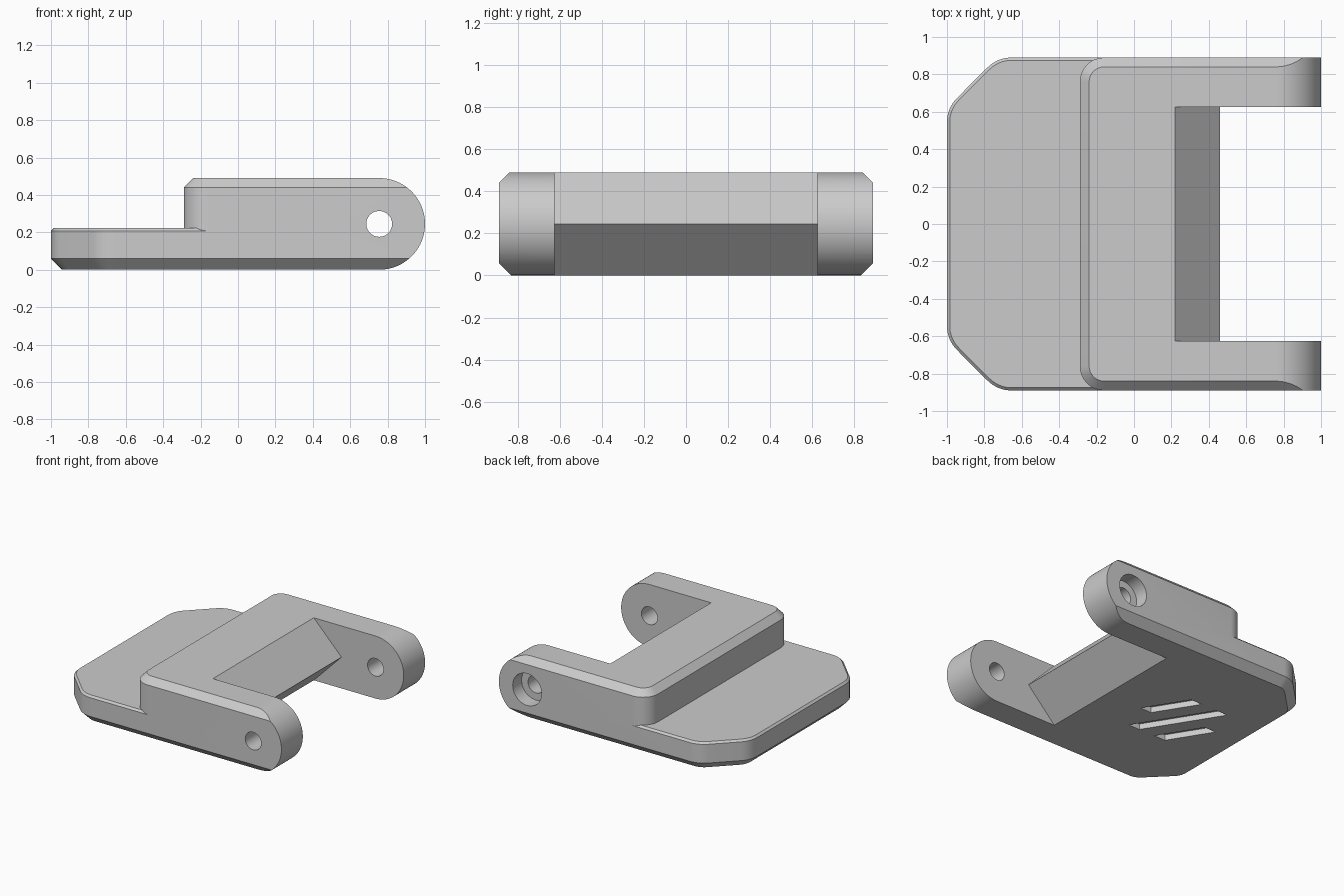
import bpy, bmesh, math
from mathutils import Vector

cube = bpy.data.objects.get("Cube")
if cube:
    bpy.data.objects.remove(cube, do_unlink=True)

grey = bpy.data.materials.new("plain_grey")
grey.use_nodes = True
grey.diffuse_color = (0.6, 0.6, 0.6, 1)
grey.node_tree.nodes["Principled BSDF"].inputs["Base Color"].default_value = (0.6, 0.6, 0.6, 1)


def rounded_outline(corners, inset, steps=8):
    """Inset a counter-clockwise polygon of (x, y, radius) and round its corners."""
    pts = [Vector(c[:2]) for c in corners]
    out = []
    for i, (x, y, r) in enumerate(corners):
        p = pts[i]
        a = (p - pts[i - 1]).normalized()
        b = (pts[(i + 1) % len(pts)] - p).normalized()
        turn = a.angle(b)
        na, nb = Vector((-a.y, a.x)), Vector((-b.y, b.x))
        p = p + (na + nb) * inset / (1 + na.dot(nb))
        if r == 0:
            out.append(p)
            continue
        r -= inset
        start = p - a * r * math.tan(turn / 2)
        for k in range(steps + 1):
            t = turn * k / steps
            out.append(start + a * r * math.sin(t) + na * r * (1 - math.cos(t)))
    return out


def loft(name, rings):
    """Closed solid through matching rings of 3D points."""
    bm = bmesh.new()
    loops = [[bm.verts.new(p) for p in ring] for ring in rings]
    n = len(loops[0])
    for lo, hi in zip(loops, loops[1:]):
        for i in range(n):
            j = (i + 1) % n
            bm.faces.new((lo[i], lo[j], hi[j], hi[i]))
    bm.faces.new(loops[0][::-1])
    bm.faces.new(loops[-1])
    bmesh.ops.recalc_face_normals(bm, faces=bm.faces)
    mesh = bpy.data.meshes.new(name)
    bm.to_mesh(mesh)
    bm.free()
    mesh.materials.append(grey)
    obj = bpy.data.objects.new(name, mesh)
    bpy.context.collection.objects.link(obj)
    return obj


def chamfered_slab(name, corners, levels):
    return loft(name, [[(p.x, p.y, z) for p in rounded_outline(corners, d)] for z, d in levels])


def side_prism(name, profile, y0, y1):
    return loft(name, [[(x, y, z) for x, z in profile] for y in (y0, y1)])


def combine(body, tool, operation):
    mod = body.modifiers.new(tool.name, "BOOLEAN")
    mod.object, mod.operation, mod.solver = tool, operation, "EXACT"
    bpy.context.view_layer.objects.active = body
    bpy.ops.object.modifier_apply(modifier=mod.name)
    bpy.data.objects.remove(tool, do_unlink=True)


def arc(r, start, end, steps):
    angles = [math.radians(start + (end - start) * k / steps) for k in range(steps + 1)]
    return [(PX + r * math.cos(t), PZ + r * math.sin(t)) for t in angles]


W = 0.89              # half width
PX, PZ = 0.755, 0.245  # pivot axis
HALF_GAP = 0.625

# Base plate with clipped, rounded corners and chamfered rims
body = chamfered_slab("hinge_bracket", [
    (1.3, -W, 0), (1.3, W, 0), (-0.73, W, 0.18), (-1, 0.62, 0.18),
    (-1, -0.62, 0.18), (-0.73, -W, 0.18)],
    [(0, 0.06), (0.06, 0), (0.207, 0), (0.222, 0.015)])

# Raised block with chamfered top rim
block = chamfered_slab("raised_block", [
    (1.35, -W, 0), (1.35, W, 0), (-0.29, W, 0.13), (-0.29, -W, 0.13)],
    [(0.1, 0), (0.44, 0), (0.49, 0.05)])
combine(body, block, "UNION")

# Rounded ends of the arms
end = arc(0.245, 90, -90, 40) + [(PX, -0.2), (1.6, -0.2), (1.6, 0.7), (PX, 0.7)]
combine(body, side_prism("arm_rounding", end, -1.1, 1.1), "DIFFERENCE")

# Gap between the arms, with a V-shaped inner edge
gap = [(0.12, 0.592), (0.46, 0.245), (0.12, -0.102), (1.4, -0.102), (1.4, 0.592)]
combine(body, side_prism("arm_gap", gap, -HALF_GAP, HALF_GAP), "DIFFERENCE")

# Pivot hole through both arms and a counterbore on the back arm
for name, r, y0, y1 in (("pivot_hole", 0.069, -1.1, 1.1), ("counterbore", 0.125, 0.78, 1.1)):
    combine(body, side_prism(name, arc(r, 0, 352.5, 47), y0, y1), "DIFFERENCE")

# Three slanted grooves underneath
along = Vector((-0.53, 0.85))
for side, half in ((-1, 0.19), (0, 0.33), (1, 0.19)):
    c = Vector((-0.41, 0)) + side * Vector((0.165, 0.12))
    w = Vector((0.05, 0))
    quad = [c - along * half - w, c - along * half + w, c + along * half + w, c + along * half - w]
    groove = loft("groove", [[(p.x, p.y, z) for p in quad] for z in (-0.1, 0.045)])
    combine(body, groove, "DIFFERENCE")

# Smooth curved walls, keep hard edges
for o in bpy.context.selected_objects:
    o.select_set(False)
body.select_set(True)
bpy.context.view_layer.objects.active = body
bpy.ops.object.shade_smooth_by_angle(angle=math.radians(25))
